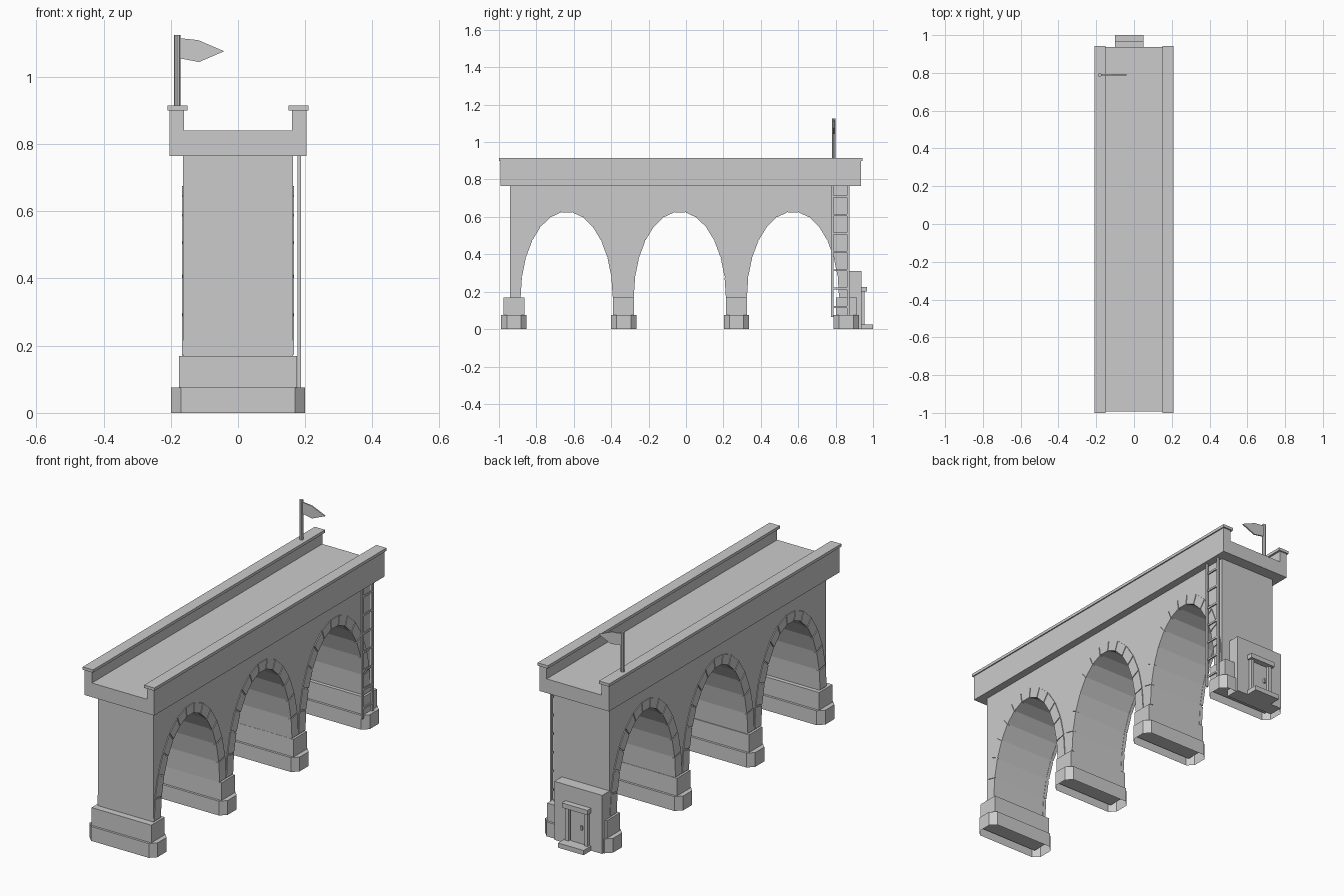
import bpy, bmesh, math

cube = bpy.data.objects.get("Cube")
if cube:
    bpy.data.objects.remove(cube, do_unlink=True)

stone = bpy.data.materials.new("plain_grey")
stone.use_nodes = True
GREY = (0.6, 0.6, 0.6, 1)
stone.diffuse_color = GREY
stone.node_tree.nodes["Principled BSDF"].inputs["Base Color"].default_value = GREY


def finish(name, bm):
    bmesh.ops.recalc_face_normals(bm, faces=bm.faces[:])
    mesh = bpy.data.meshes.new(name)
    bm.to_mesh(mesh)
    bm.free()
    mesh.materials.append(stone)
    obj = bpy.data.objects.new(name, mesh)
    bpy.context.collection.objects.link(obj)
    return obj


def add_prism(bm, pts, axis, lo, hi, open_start=False):
    """Extrude a 2D outline along an axis."""
    def place(p, d):
        u, v = p
        return {"x": (d, u, v), "y": (u, d, v), "z": (u, v, d)}[axis]
    a = [bm.verts.new(place(p, lo)) for p in pts]
    b = [bm.verts.new(place(p, hi)) for p in pts]
    if not open_start:
        bm.faces.new(a)
    bm.faces.new(b)
    n = len(pts)
    for i in range(n):
        j = (i + 1) % n
        bm.faces.new((a[i], a[j], b[j], b[i]))


def prism(name, pts, axis, lo, hi, open_start=False):
    bm = bmesh.new()
    add_prism(bm, pts, axis, lo, hi, open_start)
    return finish(name, bm)


def add_box(bm, x, y, z):
    add_prism(bm, [(x[0], y[0]), (x[1], y[0]), (x[1], y[1]), (x[0], y[1])], "z", *z)


def box(name, x, y, z):
    bm = bmesh.new()
    add_box(bm, x, y, z)
    return finish(name, bm)


# Arch dimensions
SPAN = 0.605
HALF = SPAN / 2
MID = -0.033
SPRING, DECK = 0.17, 0.765
STONES = 13
STEP = math.pi / STONES


def arch_point(c, a, b, t):
    return (c + a * math.cos(t), SPRING + b * math.sin(t))


for k in (-1, 0, 1):
    c = MID + k * SPAN
    # Wall bay with an arched opening
    outline = [(c - HALF, SPRING), (c - HALF, DECK), (c + HALF, DECK), (c + HALF, SPRING)]
    outline += [arch_point(c, 0.248, 0.46, i * STEP) for i in range(STONES + 1)]
    prism("arch_bay", outline, "x", -0.163, 0.163)
    # Ring of arch stones on both faces
    bm = bmesh.new()
    for side in (-1, 1):
        for i in range(STONES):
            t0, t1 = i * STEP + 0.008, (i + 1) * STEP - 0.008
            pts = [arch_point(c, 0.246, 0.457, t0), arch_point(c, 0.301, 0.508, t0),
                   arch_point(c, 0.301, 0.508, t1), arch_point(c, 0.246, 0.457, t1)]
            add_prism(bm, pts, "x", *sorted((side * 0.15, side * 0.167)))
    finish("arch_stones", bm)

# Piers: chamfered footing and a plinth above it
for c in (-0.92, -0.333, 0.27, 0.857):
    w, d, ch = 0.199, 0.068, 0.03
    foot = [(w - ch, c - d), (w, c - d + ch), (w, c + d - ch), (w - ch, c + d),
            (ch - w, c + d), (-w, c + d - ch), (-w, c - d + ch), (ch - w, c - d)]
    prism("pier_footing", foot, "z", 0, 0.076, open_start=True)
    box("pier_plinth", (-0.175, 0.175), (c - 0.056, c + 0.056), (0.035, SPRING))

# Deck channel with parapets and copings
half_deck = [(0.204, DECK), (0.204, 0.902), (0.161, 0.902), (0.161, 0.84)]
channel = half_deck + [(-x, z) for x, z in reversed(half_deck)]
prism("deck", channel, "y", -0.993, 0.936)
for side in (-1, 1):
    box("parapet_coping", sorted((side * 0.15, side * 0.21)), (-1.0, 0.943), (0.9, 0.915))

# Doorway block at the back
box("door_block", (-0.165, 0.115), (0.86, 0.937), (0, 0.31))
box("door_step", (-0.1, 0.05), (0.93, 1.0), (0, 0.025))
box("door_lintel", (-0.1, 0.05), (0.93, 0.968), (0.2, 0.225))
for x in (-0.09, 0.022):
    box("door_post", (x, x + 0.018), (0.93, 0.954), (0.02, 0.205))
box("door", (-0.066, 0.016), (0.93, 0.943), (0.025, 0.196))
box("door_handle", (-0.056, -0.046), (0.94, 0.952), (0.1, 0.122))

# Ladder
bm = bmesh.new()
for y in (0.775, 0.86):
    add_box(bm, (0.177, 0.187), (y, y + 0.013), (0.065, DECK))
for i in range(7):
    z = 0.118 + i * 0.0985
    add_box(bm, (0.179, 0.185), (0.78, 0.87), (z - 0.005, z + 0.005))
finish("ladder", bm)

# Flagpole and pennant
pole = [(-0.181 + 0.0095 * math.cos(i * math.pi / 4), 0.789 + 0.0095 * math.sin(i * math.pi / 4))
        for i in range(8)]
prism("flagpole", pole, "z", 0.9, 1.125)
pennant = [(-0.175, 1.115), (-0.118, 1.109), (-0.041, 1.076), (-0.116, 1.044), (-0.175, 1.055)]
prism("pennant", pennant, "y", 0.786, 0.793)
